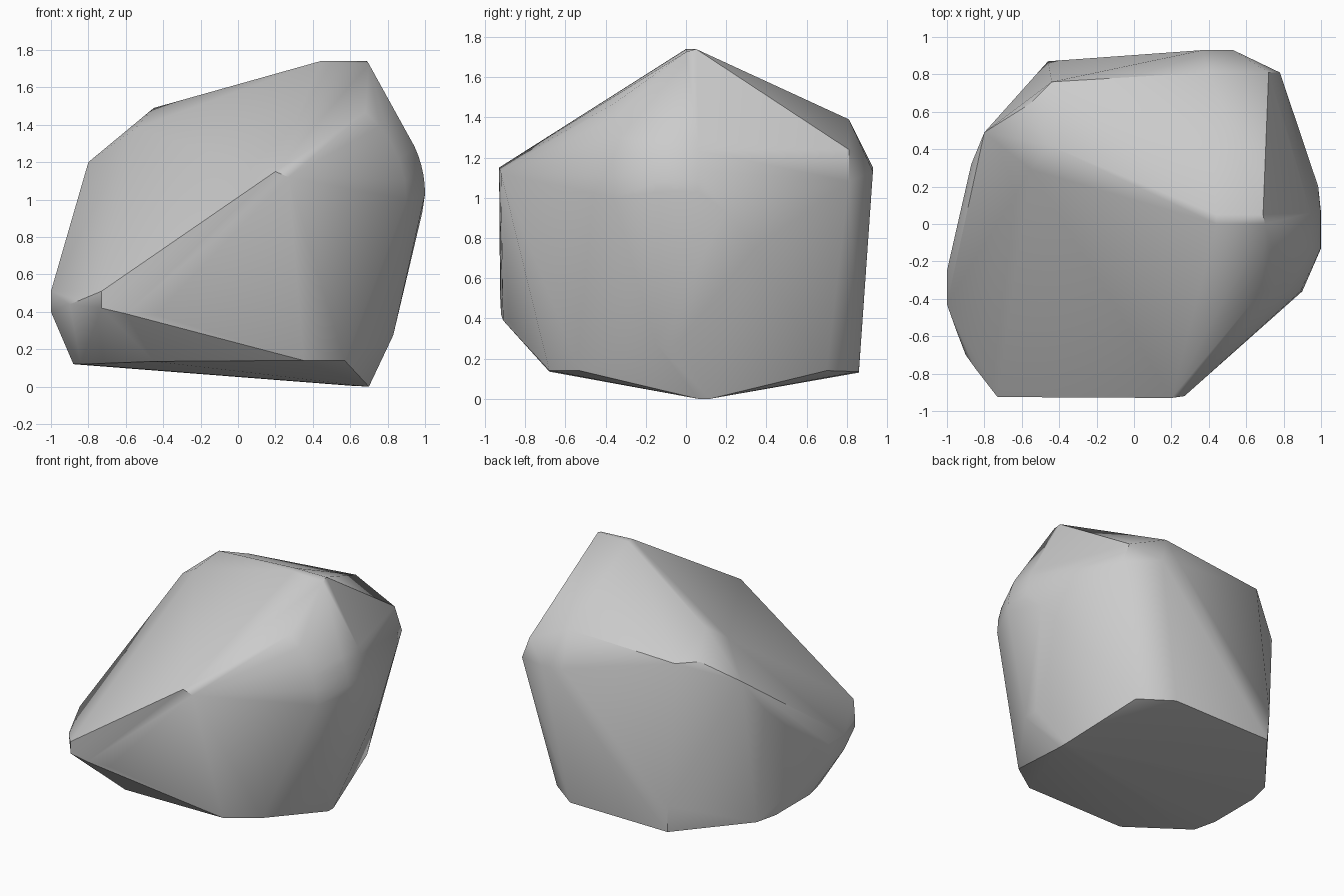
import bpy, bmesh
from math import sin, cos, radians

if "Cube" in bpy.data.objects:
    bpy.data.objects.remove(bpy.data.objects["Cube"])

# Crown ridge and sloping shoulders
crown = [(.44, 0, 1.74), (.44, .05, 1.74), (.7, 0, 1.725), (.69, .05, 1.74),
         (-.45, .42, 1.49), (-.8, .49, 1.2), (-.55, .29, 1.38)]
# Front nose and lower front lip
front = [(.2, -.93, 1.15), (.27, -.92, 1.12), (-.73, -.925, .51), (-.73, -.92, .42),
         (-.6, -.91, .39), (-.44, -.88, .385)]
# Left tip
left = [(-.95, -.57, .46), (-.9, -.7, .44), (-.85, -.77, .46), (-.87, .32, .95)]
left += [(-1, y, z) for y in (-.43, -.25) for z in (.4, .51)]
# Back ledge and back point
back = [(.4, .81, 1.39), (.72, .81, 1.24), (.78, .81, 1.08), (-.44, .76, 1.34),
        (-.56, .64, 1.34), (.37, .93, 1.15), (.53, .93, 1.13), (-.46, .87, .33)]
# Right flank facets
right = [(.985, .2, .93), (.96, .26, .86), (.93, .34, .75), (.83, -.15, .275), (.83, -.04, .28)]
# Rounded right edge, swept as arcs
for a in range(0, 51, 10):
    right.append((.29 + .61 * cos(radians(a)), -.36, 1.0 + .61 * sin(radians(a))))
for y in (-.13, .06):
    for a in range(0, 26, 5):
        right.append((.4 + .6 * cos(radians(a)), y, 1.03 + .6 * sin(radians(a))))
# Underside
base = [(.7, .06, 0), (.7, .12, 0), (.6, .09, .005),
        (.57, .7, .14), (.57, -.53, .14), (.35, .86, .135), (.35, -.68, .14),
        (-.45, .86, .13), (-.45, -.68, .135)]
base += [(x, s * y, .12) for s in (1, -1) for x, y in ((-.84, .37), (-.88, .2))]

# Wrap the points in one faceted shell
bm = bmesh.new()
for p in crown + front + left + back + right + base:
    bm.verts.new(p)
res = bmesh.ops.convex_hull(bm, input=bm.verts[:])
loose = [v for v in bm.verts if not v.link_faces]
bmesh.ops.delete(bm, geom=loose, context='VERTS')
bmesh.ops.recalc_face_normals(bm, faces=bm.faces[:])
mesh = bpy.data.meshes.new("boulder")
bm.to_mesh(mesh)
bm.free()
rock = bpy.data.objects.new("boulder", mesh)
bpy.context.collection.objects.link(rock)

# Smooth shading with sharp creases
bpy.context.view_layer.objects.active = rock
rock.select_set(True)
bpy.ops.object.shade_smooth_by_angle(angle=radians(30))
